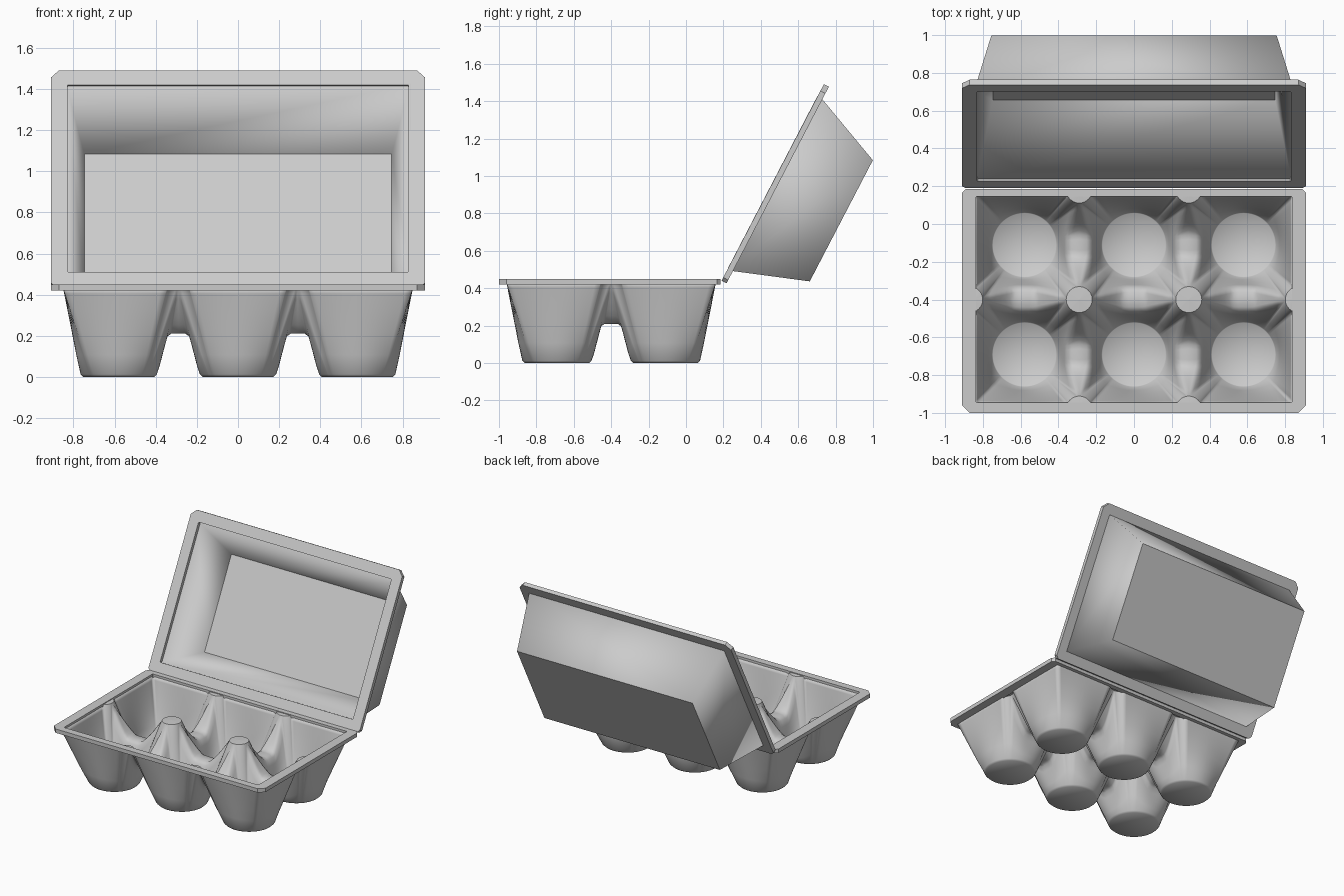
import bpy, bmesh, math
from mathutils import Vector

if "Cube" in bpy.data.objects:
    bpy.data.objects.remove(bpy.data.objects["Cube"])

GREY = (0.6, 0.6, 0.6, 1)
pulp = bpy.data.materials.new("grey_pulp")
pulp.use_nodes = True
pulp.diffuse_color = GREY
pulp.node_tree.nodes["Principled BSDF"].inputs["Base Color"].default_value = GREY

HALF, OUTER = 0.29, 0.27      # half a cell, and its reach toward the outside
POST, FOOT = 0.06, 0.185      # post and cup-bottom radii
TOP, SADDLE = 0.43, 0.21      # wall and ridge heights
MID_Y, THICK = -0.4, 0.015
EDGE, ARC = 8, 6              # samples per edge and per post arc


def finish(bm, name, outward, thick=0.0):
    """Weld, orient and link a mesh; the face farthest along outward faces out."""
    bmesh.ops.remove_doubles(bm, verts=bm.verts, dist=1e-4)
    bmesh.ops.recalc_face_normals(bm, faces=bm.faces)
    bm.normal_update()
    far = max(bm.faces, key=lambda f: f.calc_center_median().dot(outward))
    if far.normal.dot(outward) < 0:
        bmesh.ops.reverse_faces(bm, faces=bm.faces)
    mesh = bpy.data.meshes.new(name)
    bm.to_mesh(mesh)
    bm.free()
    mesh.materials.append(pulp)
    obj = bpy.data.objects.new(name, mesh)
    bpy.context.collection.objects.link(obj)
    if thick:
        shell = obj.modifiers.new("shell", "SOLIDIFY")
        shell.thickness = thick
        shell.offset = -1
    return obj


def add_face(bm, points, smooth=True):
    bm.faces.new([bm.verts.new(p) for p in points]).smooth = smooth


# Egg cups: lofts from round bottoms to square cells with posts at the corners
def ridge(s):
    return SADDLE + (TOP - SADDLE) * max(0, (s - 0.25) / 0.75) ** 1.5


def quarter_border(hx, hy):
    """Top border of a quarter cell, and the part of it lying on a post."""
    post = HALF in (hx, hy)
    ty = HALF - math.sqrt(POST**2 - (HALF - hx)**2) if post else hy
    tx = HALF - math.sqrt(POST**2 - (HALF - hy)**2) if post else hx
    steps = [i / EDGE for i in range(EDGE + 1)]
    side = [(hx, ty * s, ridge(s) if hx == HALF else TOP) for s in steps]
    back = [(tx * s, hy, ridge(s) if hy == HALF else TOP) for s in reversed(steps)]
    if not post:
        return side + back[1:], []
    a = math.atan2(ty - HALF, hx - HALF) % math.tau
    b = math.atan2(hy - HALF, tx - HALF) % math.tau
    arc = []
    for i in range(1, ARC):
        t = a + (b - a) * i / ARC
        arc.append((HALF + POST * math.cos(t), HALF + POST * math.sin(t), TOP))
    return side + arc + back, [side[-1]] + arc + [back[0]]


def wall_profile(p):
    """Points from the cup floor centre up to border point p."""
    x, y, z = p
    r = math.hypot(x, y)
    w = 0.05 * (TOP - z) / (TOP - SADDLE)
    reach = r - w
    prof = [(0, 0), (FOOT - 0.012, 0), (FOOT, 0.012)]
    for f in (0.25, 0.5, 0.75, 0.94):
        prof.append((FOOT + (reach - FOOT) * f, z * f))
    prof += [(r - 0.7 * w, z), (r, z)]
    return [(x / r * d, y / r * d, h) for d, h in prof]


bm = bmesh.new()
for i in (-1, 0, 1):
    for j in (-1, 1):
        for sx in (-1, 1):
            for sy in (-1, 1):
                hx = OUTER if i == sx else HALF
                hy = OUTER if j == sy else HALF

                def place(p):
                    return (2 * HALF * i + sx * p[0], MID_Y + HALF * j + sy * p[1], p[2])

                border, arc = quarter_border(hx, hy)
                lines = [[place(q) for q in wall_profile(p)] for p in border]
                for m, n in zip(lines, lines[1:]):
                    add_face(bm, (m[0], m[1], n[1]))
                    for k in range(1, len(m) - 1):
                        add_face(bm, (m[k], m[k + 1], n[k + 1], n[k]))
                # flat post tops
                anchor = place((hx, hy, TOP))
                for p, q in zip(arc, arc[1:]):
                    add_face(bm, (place(p), place(q), anchor), False)
finish(bm, "egg_cups", Vector((0, 0, -1)), THICK)


# Rims: flat frames with clipped corners, starting at the hinge
def frame_points(x, u0, u1, near, far):
    return [(x - near, u0), (x, u0 + near), (x, u1 - far), (x - far, u1),
            (far - x, u1), (-x, u1 - far), (-x, u0 + near), (near - x, u0)]


def rim(name, place, outward, inner_x, u0, u1):
    bm = bmesh.new()
    out = frame_points(0.91, 0, 1.185, 0.02, 0.04)
    inn = frame_points(inner_x, u0, u1, 0.004, 0.004)
    loops = [[place(x, u, n) for x, u in pts]
             for pts, n in ((out, 0), (out, 0.03), (inn, 0.03), (inn, 0))]
    for a, b in zip(loops, loops[1:] + loops[:1]):
        for k in range(8):
            m = (k + 1) % 8
            add_face(bm, (a[k], a[m], b[m], b[k]), False)
    finish(bm, name, outward)


def placer(origin, along, normal):
    return lambda x, u, n: origin + Vector((x, 0, 0)) + along * u + normal * n


down = Vector((0, 0, -1))
tray_place = placer(Vector((0, 0.185, 0.45)), Vector((0, -1, 0)), down)
rim("tray_rim", tray_place, down, 0.836, 0.04, 1.13)

tilt = math.radians(62.5)
lid_up = Vector((0, math.cos(tilt), math.sin(tilt)))
lid_out = Vector((0, math.sin(tilt), -math.cos(tilt)))
lid_place = placer(Vector((0, 0.19, 0.44)), lid_up, lid_out)
rim("lid_rim", lid_place, lid_out, 0.83, 0.08, 1.105)

# Lid: tapered open box with softly shaded walls and a flat panel
bm = bmesh.new()


def rectangle(x, u0, u1, n):
    return [lid_place(*p, n) for p in ((x, u0), (x, u1), (-x, u1), (-x, u0))]


mouth = rectangle(0.845, 0.065, 1.12, 0.005)
panel = rectangle(0.755, 0.215, 0.945, 0.42)
for k in range(4):
    m = (k + 1) % 4
    add_face(bm, (mouth[k], mouth[m], panel[m], panel[k]))
add_face(bm, panel, False)
finish(bm, "lid", lid_out, THICK)
